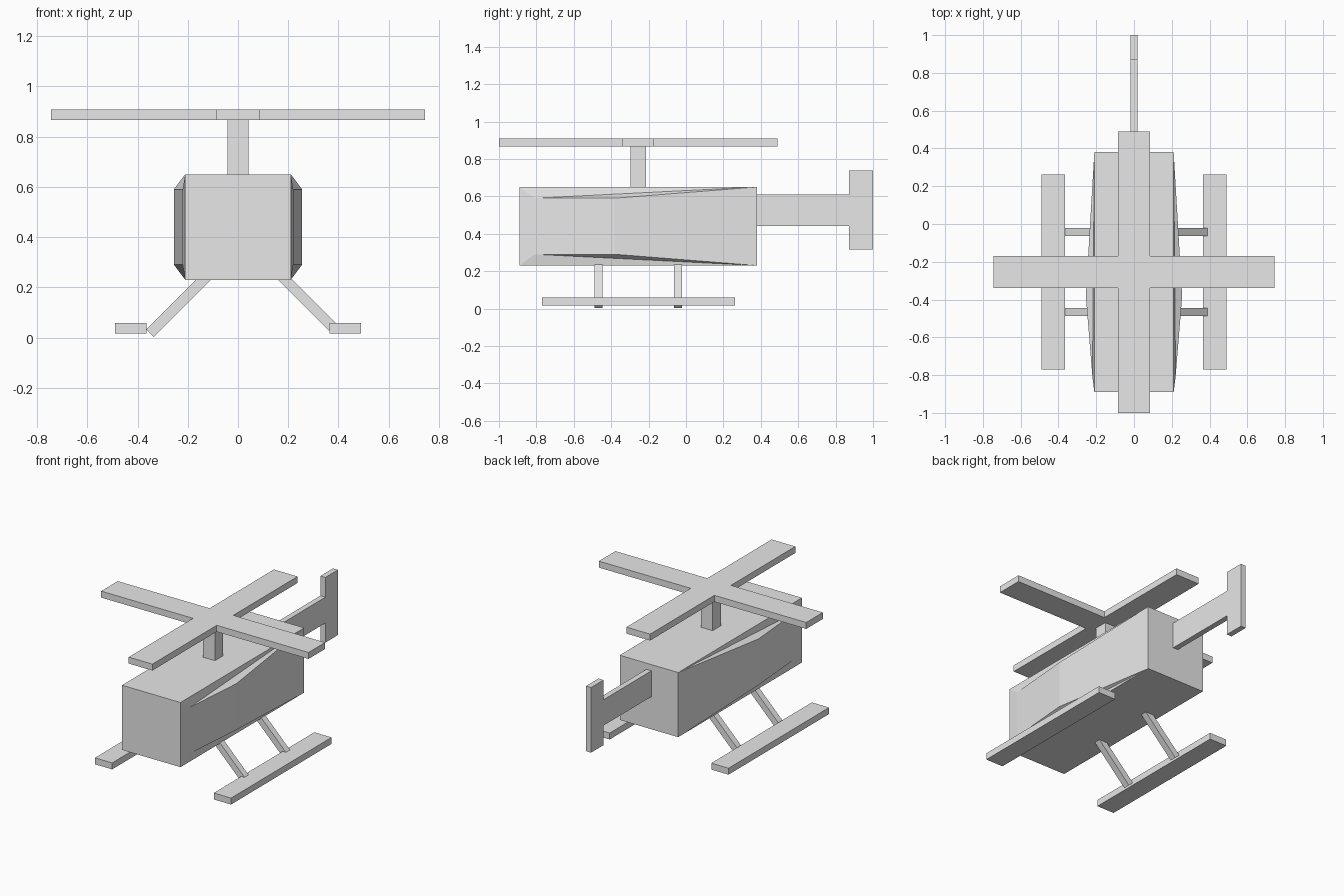
import bpy, bmesh, math
from mathutils import Vector, Matrix

if "Cube" in bpy.data.objects:
    bpy.data.objects.remove(bpy.data.objects["Cube"])

grey = bpy.data.materials.new("light_grey")
grey.diffuse_color = (0.8, 0.8, 0.8, 1)
grey.use_nodes = True
grey.node_tree.nodes["Principled BSDF"].inputs["Base Color"].default_value = grey.diffuse_color


def finish(name, bm):
    bmesh.ops.recalc_face_normals(bm, faces=bm.faces)
    me = bpy.data.meshes.new(name)
    bm.to_mesh(me)
    bm.free()
    me.materials.append(grey)
    ob = bpy.data.objects.new(name, me)
    bpy.context.collection.objects.link(ob)
    return ob


def box(name, x, y, z):
    """Box spanning the (low, high) pair on each axis."""
    lo, hi = Vector((x[0], y[0], z[0])), Vector((x[1], y[1], z[1]))
    m = Matrix.Translation((lo + hi) / 2) @ Matrix.Diagonal((*(hi - lo), 1))
    bm = bmesh.new()
    bmesh.ops.create_cube(bm, size=1, matrix=m)
    return finish(name, bm)


def prism(name, pts, to_3d, depth):
    """Flat outline extruded along a vector."""
    bm = bmesh.new()
    face = bm.faces.new([bm.verts.new(to_3d(a, b)) for a, b in pts])
    r = bmesh.ops.extrude_face_region(bm, geom=[face])
    new = [v for v in r["geom"] if isinstance(v, bmesh.types.BMVert)]
    bmesh.ops.translate(bm, verts=new, vec=depth)
    return finish(name, bm)


# Cabin: box with a shallow faceted bulge on each side
bm = bmesh.new()
side = [(-0.89, 0.21, 0.21), (-0.81, 0.22, 0.15), (-0.38, 0.255, 0.15), (0.38, 0.21, 0.21)]
v = {}
for s in (-1, 1):
    for t in (-1, 1):
        for i, (y, x, h) in enumerate(side):
            v[s, t, i] = bm.verts.new((s * x, y, 0.44 + t * h))
for s in (-1, 1):
    for i in range(3):
        bm.faces.new([v[s, -1, i], v[s, -1, i + 1], v[s, 1, i + 1], v[s, 1, i]])
    for t in (-1, 1):
        bm.faces.new([v[s, t, 0], v[s, t, 1], v[s, t, 3]])
        bm.faces.new([v[s, t, 1], v[s, t, 2], v[s, t, 3]])
for t in (-1, 1):  # roof and floor
    bm.faces.new([v[-1, t, 0], v[1, t, 0], v[1, t, 3], v[-1, t, 3]])
for i in (0, 3):  # nose and back
    bm.faces.new([v[-1, -1, i], v[1, -1, i], v[1, 1, i], v[-1, 1, i]])
finish("cabin", bm)

# Mast and cross-shaped rotor
box("rotor_mast", (-0.042, 0.042), (-0.297, -0.213), (0.64, 0.868))
w, r = 0.085, 0.745
quarter = [(w, w), (w, r), (-w, r)]
cross = []
for k in range(4):
    c, s = round(math.cos(k * math.pi / 2)), round(math.sin(k * math.pi / 2))
    cross += [(c * a - s * b, s * a + c * b) for a, b in quarter]
prism("main_rotor", cross, lambda a, b: (a, b - 0.255, 0.866), (0, 0, 0.042))

# Tail boom with upright fin
tail = [(0.37, 0.442), (0.872, 0.442), (0.872, 0.315), (1.0, 0.315),
        (1.0, 0.738), (0.872, 0.738), (0.872, 0.61), (0.37, 0.61)]
prism("tail_boom_and_fin", tail, lambda a, b: (-0.018, a, b), (0.036, 0, 0))

# Skids and slanted struts
for s, side_name, x0, z0 in ((-1, "left", 0.35, 0.0175), (1, "right", 0.375, 0.0425)):
    box("skid_" + side_name, sorted((s * 0.365, s * 0.489)), (-0.77, 0.262), (0.016, 0.058))
    d = 0.0145  # half thickness measured along the diagonal
    strut = [(x0 + d, z0 + d), (x0 - d, z0 - d),
             (x0 - 0.25 - d, z0 + 0.25 - d), (x0 - 0.25 + d, z0 + 0.25 + d)]
    for y, end in ((-0.488, "front"), (-0.063, "rear")):
        prism(f"strut_{side_name}_{end}", strut, lambda a, b: (s * a, y, b), (0, 0.042, 0))
